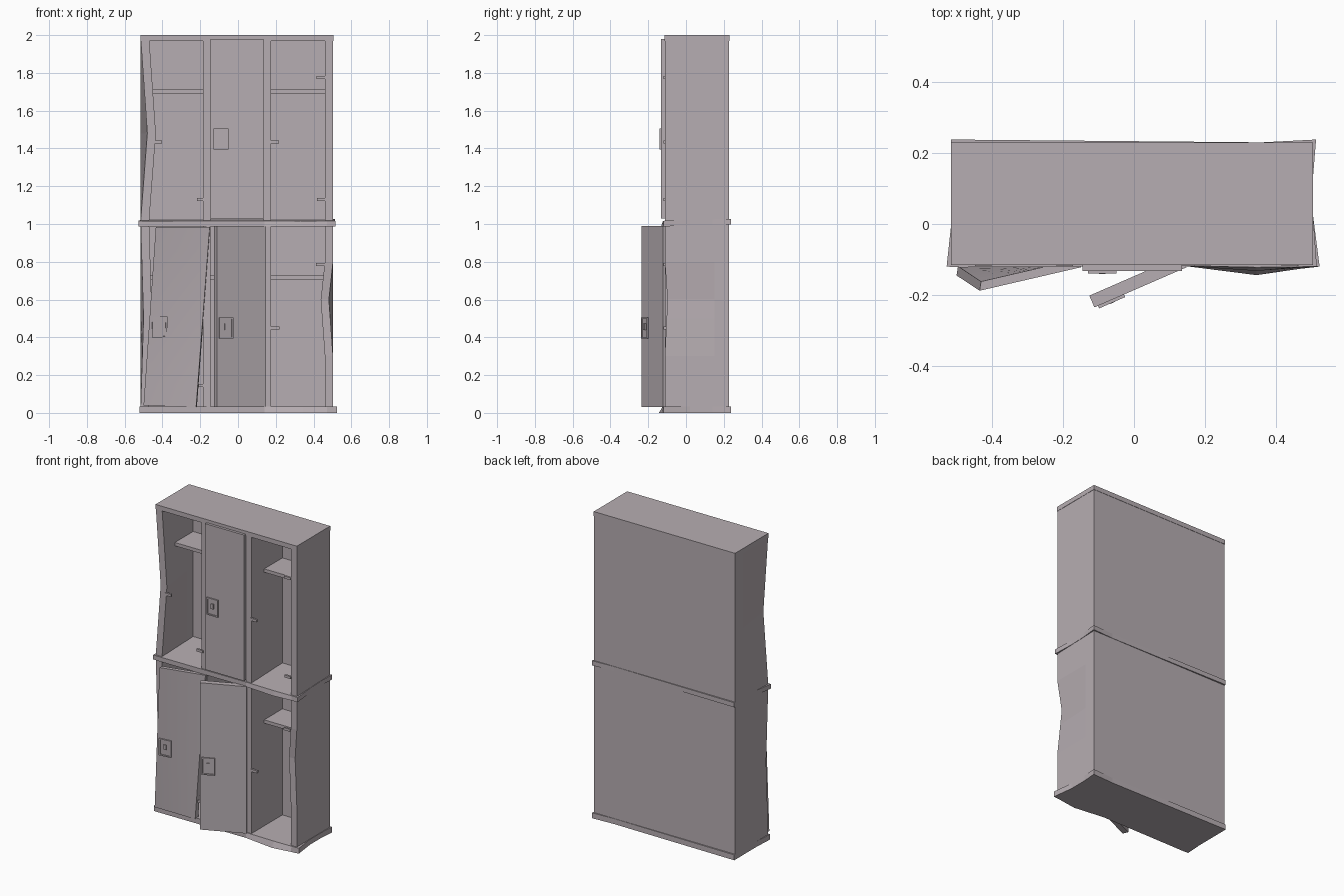
import bpy, bmesh, math
from mathutils import Matrix, Vector

if "Cube" in bpy.data.objects:
    bpy.data.objects.remove(bpy.data.objects["Cube"])

paint = bpy.data.materials.new("faded mauve grey paint")
paint.diffuse_color = (0.47, 0.42, 0.445, 1)
paint.use_nodes = True
paint.node_tree.nodes["Principled BSDF"].inputs["Base Color"].default_value = paint.diffuse_color


def finish(name, bm, matrix=None):
    bmesh.ops.recalc_face_normals(bm, faces=bm.faces)
    if matrix:
        bm.transform(matrix)
    me = bpy.data.meshes.new(name)
    bm.to_mesh(me)
    bm.free()
    me.materials.append(paint)
    ob = bpy.data.objects.new(name, me)
    bpy.context.collection.objects.link(ob)
    return ob


def tent(v, lo, mid, hi):
    if v <= lo or v >= hi:
        return 0
    return (v - lo) / (mid - lo) if v < mid else (hi - v) / (hi - mid)


def dent(co):
    # knocks in the front edges of the outer walls
    f = max(0, min(1, (0.15 - co.y) / 0.26))
    if co.x < -0.4:
        co.x += f * (0.035 * tent(co.z, 1.02, 1.48, 1.98) + 0.015 * tent(co.z, 0.04, 0.5, 0.99))
    elif co.x > 0.42:
        k = tent(co.z, 0.3, 0.6, 0.8)
        co.x -= f * 0.022 * k
        co.y += f * 0.014 * k


def box(name, x0, x1, y0, y1, z0, z1, cuts=(), matrix=None):
    bm = bmesh.new()
    bmesh.ops.create_cube(bm, size=1)
    for v in bm.verts:
        v.co = Vector(((x0 + x1) / 2 + v.co.x * (x1 - x0),
                       (y0 + y1) / 2 + v.co.y * (y1 - y0),
                       (z0 + z1) / 2 + v.co.z * (z1 - z0)))
    if cuts:
        for z in cuts:
            bmesh.ops.bisect_plane(bm, geom=bm.verts[:] + bm.edges[:] + bm.faces[:],
                                   plane_co=(0, 0, z), plane_no=(0, 0, 1))
        bmesh.ops.bisect_plane(bm, geom=bm.verts[:] + bm.edges[:] + bm.faces[:],
                               plane_co=(0, 0.15, 0), plane_no=(0, 1, 0))
        for v in bm.verts:
            dent(v.co)
    return finish(name, bm, matrix)


# Carcass: outer walls, dividers, back
levels = (0.04, 0.3, 0.5, 0.6, 0.8, 0.99, 1.02, 1.48, 1.97)
box("left_wall", -0.515, -0.47, -0.112, 0.228, 0.01, 1.99, levels)
box("right_wall", 0.46, 0.503, -0.112, 0.228, 0.01, 1.99, levels)
for n, x0, x1 in (("left_divider", -0.185, -0.145), ("right_divider", 0.135, 0.175)):
    box(n, x0, x1, -0.112, 0.22, 0.01, 1.99)
box("back_panel", -0.512, 0.5, 0.208, 0.228, 0.01, 1.99)
box("top_panel", -0.515, 0.505, -0.115, 0.23, 1.97, 2.0)


# Buckled slabs under each row
def slab(name, z0, z1, bulge, dx, tilt):
    bm = bmesh.new()
    rings = []
    for z, b in ((z0, bulge), (z1, 0.002)):
        pts = [(-0.52 + dx[0], -0.12), (-0.49, -0.122), (0.14, -0.118), (0.345, -0.12 - b),
               (0.47, -0.12 - b * 0.25), (0.515 + dx[1], -0.12), (0.505, 0.02), (0.505, 0.14),
               (0.513, 0.238), (0.36, 0.23), (-0.515, 0.238), (-0.515, 0.0)]
        rings.append([bm.verts.new((x, y, z + tilt * (y + 0.12))) for x, y in pts])
    n = len(rings[0])
    bm.faces.new(rings[0])
    bm.faces.new(rings[1])
    for i in range(n):
        j = (i + 1) % n
        bm.faces.new((rings[0][i], rings[0][j], rings[1][j], rings[1][i]))
    finish(name, bm)


slab("base_slab", 0, 0.035, 0.024, (-0.002, 0.008), 0)
slab("middle_slab", 0.987, 1.017, 0.012, (-0.008, 0.0), 0.03)

# Compartment shelves
bays = ((-0.485, -0.165), (-0.165, 0.155), (0.155, 0.475))
for row, z in (("lower", 0.705), ("upper", 1.69)):
    for col, (x0, x1) in zip(("left", "middle", "right"), bays):
        box(f"{row}_{col}_shelf", x0, x1, 0.02, 0.215, z, z + 0.022)

# Hinge and strike tabs left in the openings
for i, (x, z) in enumerate(((-0.425, 1.435), (-0.195, 1.13), (0.193, 1.435), (0.44, 1.13),
                            (0.438, 1.775), (0.435, 0.785), (0.197, 0.45), (-0.185, 0.145))):
    box(f"hinge_tab_{i}", x - 0.023, x + 0.023, -0.118, -0.105, z - 0.008, z + 0.008)


# Latch plate: raised rim, recessed pad, small catch (local front faces -y)
def latch(name, matrix):
    w, h, t = 0.04, 0.056, 0.008
    for s in (-1, 1):
        a, b = sorted((s * w, s * (w - t)))
        box(name + "_rim_side", a, b, -0.008, 0.002, -h, h, matrix=matrix)
        a, b = sorted((s * h, s * (h - t)))
        box(name + "_rim_end", -w, w, -0.008, 0.002, a, b, matrix=matrix)
    box(name + "_pad", -w, w, -0.002, 0.002, -h, h, matrix=matrix)
    box(name + "_catch", -0.009, 0.009, -0.009, 0.0, -0.01, 0.022, matrix=matrix)


# Upper middle door, shut
box("upper_middle_door", -0.145, 0.135, -0.132, -0.108, 1.028, 1.98)
latch("upper_latch", Matrix.Translation((-0.09, -0.132, 1.45)))

# Lower middle door, ajar
swing = Matrix.Translation((0.148, -0.122, 0)) @ Matrix.Rotation(math.radians(23.5), 4, 'Z')
box("lower_middle_door", -0.283, 0, 0, 0.036, 0.032, 0.99, matrix=swing)
latch("lower_middle_latch", swing @ Matrix.Translation((-0.232, 0, 0.45)))

# Lower left door, hanging crooked and twisted
TL, TR = Vector((-0.435, -0.188, 0.985)), Vector((-0.15, -0.122, 0.985))
BL, BR = Vector((-0.5, -0.145, 0.04)), Vector((-0.222, -0.125, 0.028))


def on_door(u, v):
    return BL.lerp(BR, u).lerp(TL.lerp(TR, u), v)


N = 8
bm = bmesh.new()
grids = []
for off in (0, 0.026):
    grids.append([[bm.verts.new(on_door(i / N, j / N) + Vector((0.004, off, 0)) * (off > 0) )
                   for j in range(N + 1)] for i in range(N + 1)])
for g in grids:
    for i in range(N):
        for j in range(N):
            bm.faces.new((g[i][j], g[i + 1][j], g[i + 1][j + 1], g[i][j + 1]))
f, b = grids
for k in range(N):
    for e in (0, N):
        bm.faces.new((f[e][k], f[e][k + 1], b[e][k + 1], b[e][k]))
        bm.faces.new((f[k][e], f[k + 1][e], b[k + 1][e], b[k][e]))
door = finish("lower_left_door", bm)
bpy.context.view_layer.objects.active = door
door.select_set(True)
bpy.ops.object.shade_smooth_by_angle(angle=math.radians(30))

# Its latch plate, aligned to the twisted surface
p = on_door(0.2, 0.44)
ax = (on_door(0.3, 0.44) - on_door(0.1, 0.44)).normalized()
az = (on_door(0.2, 0.5) - on_door(0.2, 0.38)).normalized()
ay = az.cross(ax).normalized()
az = ax.cross(ay)
m = Matrix((ax, ay, az)).transposed().to_4x4()
latch("lower_left_latch", Matrix.Translation(p) @ m)
